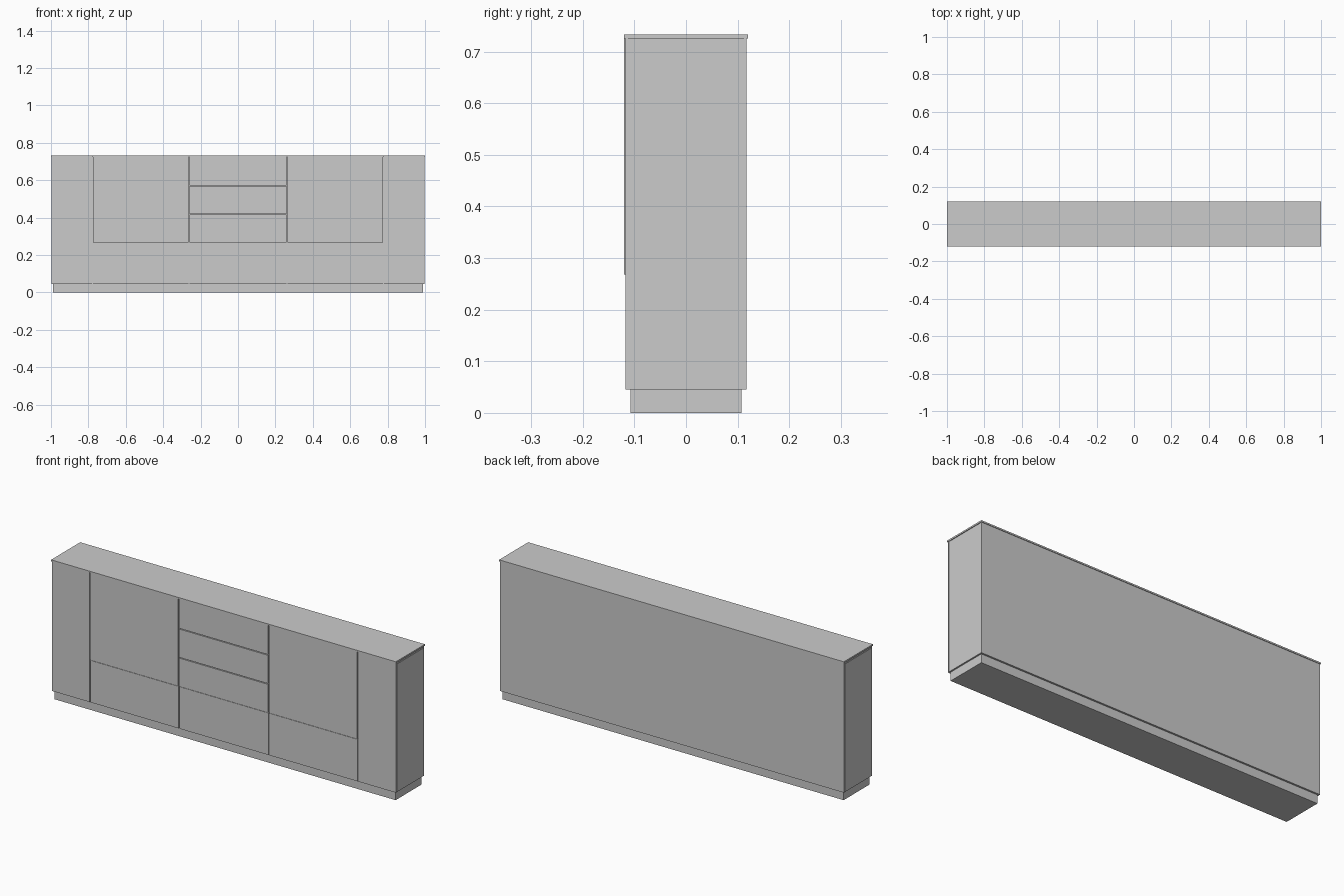
import bpy

if "Cube" in bpy.data.objects:
    bpy.data.objects.remove(bpy.data.objects["Cube"])


def box(name, x, y, z):
    """Axis-aligned box from (min, max) ranges."""
    bpy.ops.mesh.primitive_cube_add(
        size=1, location=[(a + b) / 2 for a, b in (x, y, z)])
    ob = bpy.context.object
    ob.name = ob.data.name = name
    ob.scale = [b - a for a, b in (x, y, z)]
    bpy.ops.object.transform_apply(location=False, rotation=False, scale=True)
    return ob


BASE, SPLIT, TOP = 0.045, 0.268, 0.725   # plinth top, ledge, worktop underside
W = 0.998                                # half width of the body
CORE, FACE, RAISED = 0.112, 0.1175, 0.1205
GAP = 0.005
BAYS = [(-0.777, -0.261), (-0.261, 0.261), (0.261, 0.777)]

# Plinth, inner carcass and worktop
box("plinth", (-0.99, 0.99), (-0.108, 0.108), (0, BASE))
box("carcass", (-0.996, 0.996), (-CORE, CORE), (BASE, TOP))
box("worktop", (-1, 1), (-RAISED, RAISED), (TOP, 0.733))

# Back panel
box("back_panel", (-W, W), (CORE, FACE), (BASE, TOP))

# End panels with a shadow gap at the top, and outer front columns
for side, s in (("left", -1), ("right", 1)):
    box(side + "_end_panel", sorted((s * 0.996, s * W)),
        (-0.11, 0.11), (BASE, 0.716))
    box(side + "_front_column", sorted((s * (0.777 + GAP / 2), s * W)),
        (-FACE, -CORE), (BASE, TOP))

# Lower fronts, flush with the columns
for i, (a, b) in enumerate(BAYS):
    box(f"lower_front_{i + 1}", (a + GAP / 2, b - GAP / 2),
        (-FACE, -CORE), (BASE, SPLIT - 0.003))

# Raised upper doors left and right
for side, (a, b) in (("left", BAYS[0]), ("right", BAYS[2])):
    box(side + "_upper_door", (a + GAP / 2, b - GAP / 2),
        (-RAISED, -CORE), (SPLIT, TOP))

# Three raised drawers in the middle bay
a, b = BAYS[1]
step = (TOP - SPLIT) / 3
for i in range(3):
    z0 = SPLIT + i * step
    box(f"drawer_{i + 1}", (a + GAP / 2, b - GAP / 2), (-RAISED, -CORE),
        (z0, z0 + step - (0.004 if i < 2 else 0)))
